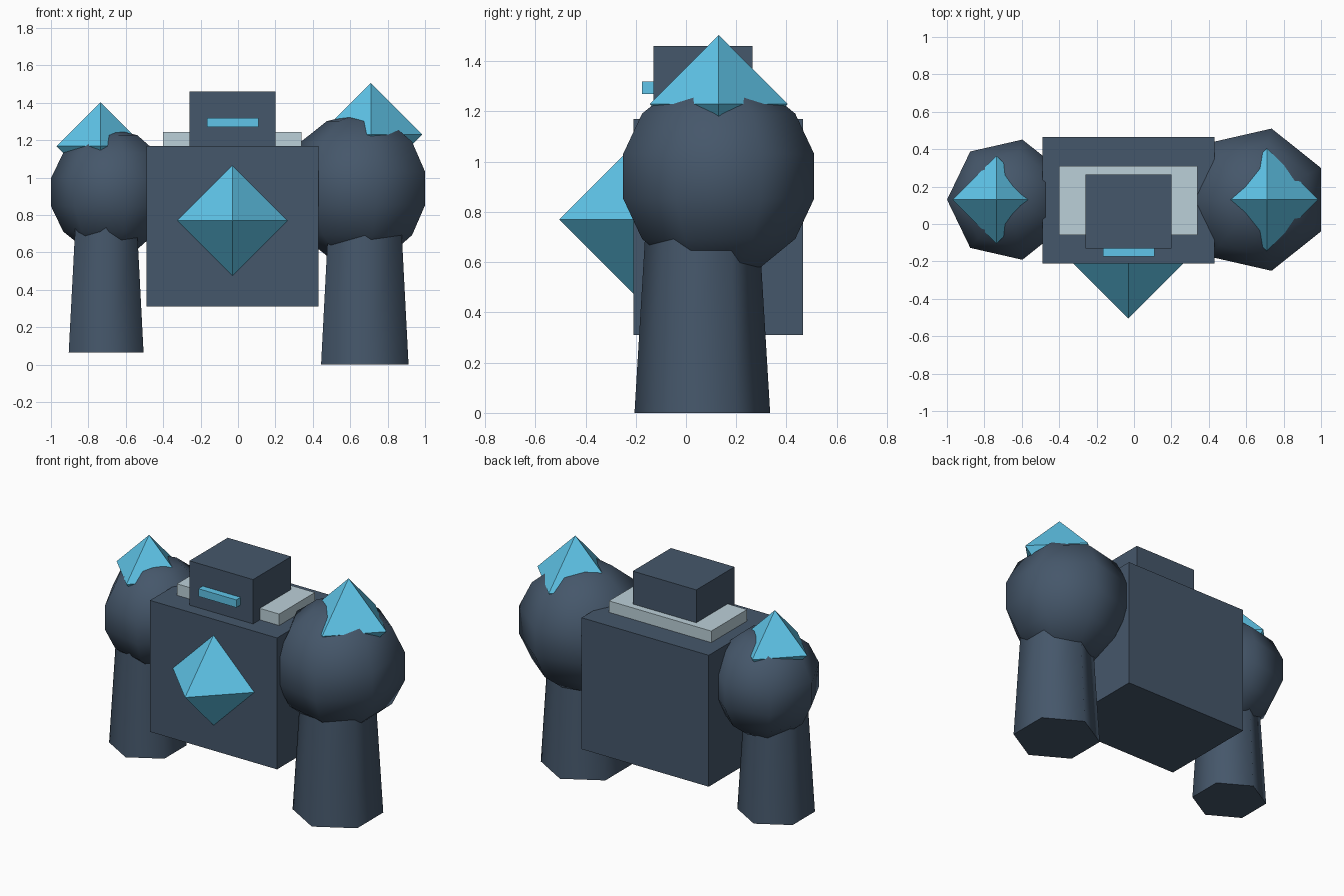
import bpy, bmesh
from math import pi, sin, cos
from mathutils import Matrix, Vector

if "Cube" in bpy.data.objects:
    bpy.data.objects.remove(bpy.data.objects["Cube"])


def material(name, rgb):
    m = bpy.data.materials.new(name)
    m.diffuse_color = (*rgb, 1)
    m.use_nodes = True
    m.node_tree.nodes["Principled BSDF"].inputs["Base Color"].default_value = m.diffuse_color
    return m


STONE = material("slate", (0.060, 0.095, 0.145))
CRYSTAL = material("blue_crystal", (0.115, 0.56, 0.82))
PALE = material("pale_stone", (0.50, 0.63, 0.69))


def finish(name, bm, mat):
    bmesh.ops.remove_doubles(bm, verts=bm.verts, dist=1e-5)
    bmesh.ops.recalc_face_normals(bm, faces=bm.faces)
    me = bpy.data.meshes.new(name)
    bm.to_mesh(me)
    bm.free()
    me.materials.append(mat)
    ob = bpy.data.objects.new(name, me)
    bpy.context.collection.objects.link(ob)
    return ob


def box(name, lo, hi, mat):
    lo, hi = Vector(lo), Vector(hi)
    bm = bmesh.new()
    bmesh.ops.create_cube(bm, size=1, matrix=Matrix.Translation((lo + hi) / 2)
                          @ Matrix.Diagonal((*(hi - lo), 1)))
    return finish(name, bm, mat)


def lathe(name, center, profile, sides, start, mat, smooth=False):
    """Turn (radius, height) points round z; open ends get flat caps."""
    bm = bmesh.new()
    c = Vector(center)
    rings = []
    for r, z in profile:
        n = sides if r > 1e-4 else 1
        rings.append([bm.verts.new(c + Vector((r * cos(start + 2 * pi * i / n),
                                               r * sin(start + 2 * pi * i / n), z)))
                      for i in range(n)])
    for a, b in zip(rings, rings[1:]):
        for i in range(sides):
            j = i + 1
            quad = [a[i % len(a)], a[j % len(a)], b[j % len(b)], b[i % len(b)]]
            bm.faces.new(list(dict.fromkeys(quad))).smooth = smooth
    for ring in (rings[0], rings[-1]):
        if len(ring) > 2:
            bm.faces.new(ring)
    return finish(name, bm, mat)


def octahedron(name, center, r):
    return lathe(name, center, [(0, -r), (r, 0), (0, r)], 4, 0, CRYSTAL)


# torso, collar, head and visor
box("torso", (-0.49, -0.21, 0.31), (0.43, 0.465, 1.17), STONE)
box("collar", (-0.40, -0.06, 1.15), (0.34, 0.31, 1.245), PALE)
box("head", (-0.26, -0.13, 1.16), (0.20, 0.265, 1.46), STONE)
box("visor", (-0.165, -0.175, 1.27), (0.11, -0.12, 1.32), CRYSTAL)
octahedron("chest_crystal", (-0.03, -0.21, 0.77), 0.295)

# each arm: boulder shoulder, tapered forearm, shoulder crystal
arms = [
    ("right", (0.649, 0.13, 0.942), 0.40, (0.678, 0.065, 0.0), 0.27, (0.71, 0.13, 1.23), 0.275),
    ("left", (-0.67, 0.13, 0.922), 0.338, (-0.705, 0.075, 0.065), 0.231, (-0.735, 0.13, 1.168), 0.235),
]
for side, shoulder, R, foot, r, gem, g in arms:
    ball = [(R * sin(pi * i / 7), -R * cos(pi * i / 7)) for i in range(8)]
    lathe(side + "_shoulder", shoulder, ball, 7, pi, STONE, True)
    lathe(side + "_forearm", foot, [(r, 0), (r * 0.82, r * 3.0)], 6, pi / 2, STONE, True)
    octahedron(side + "_shoulder_crystal", gem, g)
